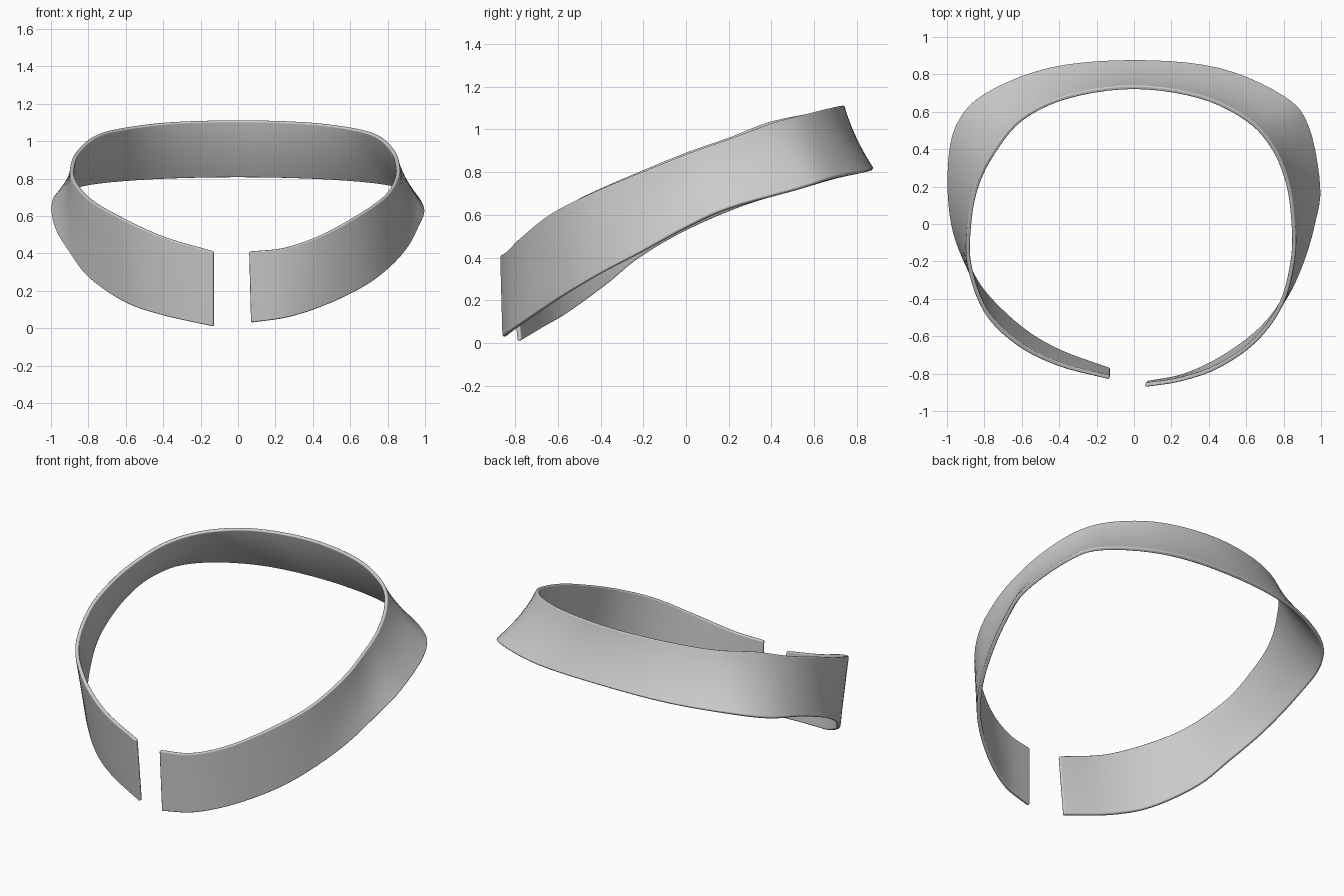
import bpy
import bmesh
from mathutils import Vector

cube = bpy.data.objects.get("Cube")
if cube:
    bpy.data.objects.remove(cube, do_unlink=True)

# Stations around the neck: top edge point, bottom edge point
STATIONS = [
    ((.06, -.86, .41), (.07, -.85, .03)),
    ((.25, -.83, .43), (.27, -.81, .06)),
    ((.45, -.76, .5), (.48, -.71, .13)),
    ((.65, -.62, .61), (.68, -.56, .23)),
    ((.79, -.42, .71), (.81, -.39, .33)),
    ((.85, -.18, .81), (.9, -.2, .43)),
    ((.85, .02, .89), (.96, 0, .54)),
    ((.82, .22, .96), (.99, .2, .63)),
    ((.74, .41, 1.03), (.93, .52, .72)),
    ((.6, .56, 1.07), (.8, .68, .77)),
    ((.35, .68, 1.1), (.45, .83, .8)),
    ((0, .73, 1.11), (0, .87, .81)),
    ((-.35, .68, 1.1), (-.45, .83, .8)),
    ((-.6, .56, 1.07), (-.8, .69, .77)),
    ((-.75, .38, 1.03), (-.95, .52, .72)),
    ((-.84, .2, .96), (-.99, .28, .65)),
    ((-.88, 0, .89), (-.97, 0, .53)),
    ((-.88, -.22, .8), (-.89, -.22, .4)),
    ((-.79, -.47, .69), (-.79, -.38, .27)),
    ((-.62, -.64, .59), (-.6, -.56, .14)),
    ((-.4, -.75, .49), (-.4, -.68, .07)),
    ((-.13, -.82, .41), (-.13, -.78, .01)),
]
STEPS = 5      # samples between two stations
ROWS = 8       # faces from the bottom edge to the top edge
HOLLOW = 0.1   # how much a flared section curves inward


def smooth_rail(points):
    """Pass a Catmull-Rom curve through the points."""
    pts = [Vector(p) for p in points]
    pts = [2 * pts[0] - pts[1]] + pts + [2 * pts[-1] - pts[-2]]
    rail = []
    for a, b, c, d in zip(pts, pts[1:], pts[2:], pts[3:]):
        for step in range(STEPS):
            t = step / STEPS
            rail.append(b + (c - a) * t / 2
                        + (2 * a - 5 * b + 4 * c - d) * t ** 2 / 2
                        + (3 * b - a - 3 * c + d) * t ** 3 / 2)
    rail.append(pts[-2])
    return rail


def section(top, bottom):
    """Points up the band, hollowed where its lower edge flares outward."""
    outward = Vector((bottom.x, bottom.y, 0)).normalized()
    flare = max(0, (bottom - top).dot(outward))
    for row in range(ROWS + 1):
        t = row / ROWS
        yield bottom.lerp(top, t) - outward * flare * HOLLOW * 4 * t * (1 - t)


# Collar band surface, lofted between the two edges
top_rail = smooth_rail([s[0] for s in STATIONS])
bottom_rail = smooth_rail([s[1] for s in STATIONS])
bm = bmesh.new()
columns = [[bm.verts.new(p) for p in section(top, bottom)]
           for top, bottom in zip(top_rail, bottom_rail)]
for left, right in zip(columns, columns[1:]):
    for row in range(ROWS):
        face = bm.faces.new((left[row], right[row], right[row + 1], left[row + 1]))
        face.smooth = True
mesh = bpy.data.meshes.new("collar_band")
bm.to_mesh(mesh)
bm.free()
collar = bpy.data.objects.new("collar_band", mesh)
bpy.context.collection.objects.link(collar)

# Cloth thickness with softly rounded edges
solidify = collar.modifiers.new("Thickness", 'SOLIDIFY')
solidify.thickness = 0.022
solidify.offset = 0
bevel = collar.modifiers.new("Rounded edges", 'BEVEL')
bevel.width = 0.008
bevel.segments = 3
bevel.limit_method = 'ANGLE'
bevel.harden_normals = True

# Plain grey cloth
grey = bpy.data.materials.new("light_grey")
grey.use_nodes = True
color = (0.6, 0.6, 0.6, 1)
grey.diffuse_color = color
grey.node_tree.nodes["Principled BSDF"].inputs["Base Color"].default_value = color
mesh.materials.append(grey)
